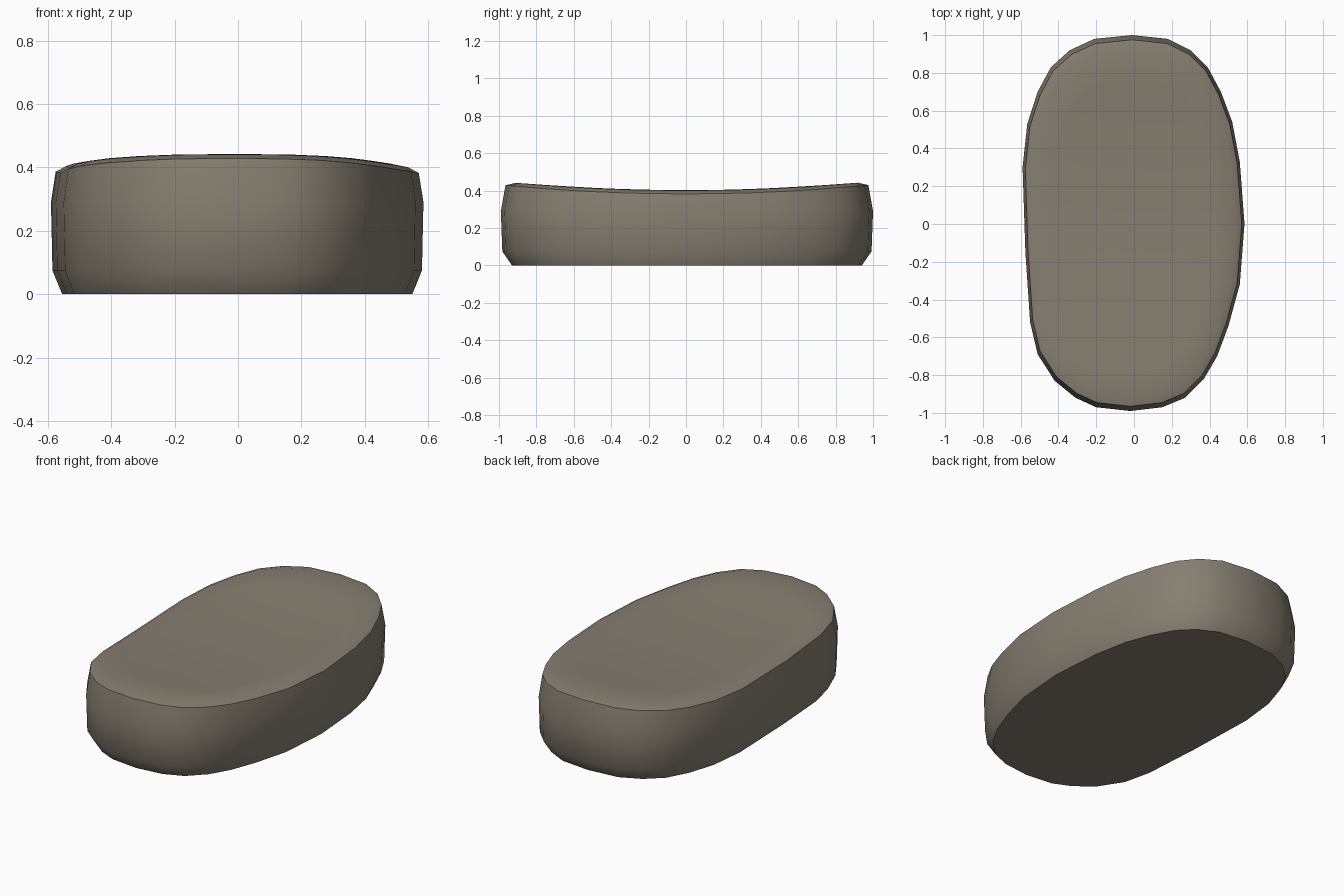
import bpy
import bmesh
import math

cube = bpy.data.objects.get("Cube")
if cube:
    bpy.data.objects.remove(cube)

# Stone colour
stone = bpy.data.materials.new("warm grey stone")
stone.use_nodes = True
colour = (0.24, 0.21, 0.165, 1)
stone.diffuse_color = colour
stone.node_tree.nodes["Principled BSDF"].inputs["Base Color"].default_value = colour

# Slightly uneven oval outline, clockwise from the back
outline = [(-.01, 1), (.18, .98), (.30, .92), (.39, .83), (.46, .70), (.52, .54),
           (.56, .33), (.585, 0), (.56, -.32), (.50, -.54), (.44, -.70), (.37, -.82),
           (.27, -.92), (.15, -.97), (-.02, -.99), (-.20, -.97), (-.31, -.92),
           (-.42, -.83), (-.51, -.69), (-.55, -.52), (-.575, -.15), (-.59, .30),
           (-.565, .53), (-.51, .70), (-.44, .83), (-.34, .92), (-.21, .98)]


def saddle(x, y, base):
    """Top height: raised towards both ends."""
    return base + 0.05 * y * y


bm = bmesh.new()


def ring(scale, height):
    points = [(x * scale, y * scale) for x, y in outline]
    return [bm.verts.new((x, y, height(x, y))) for x, y in points]


def bridge(lower, upper):
    for i in range(len(lower)):
        j = i - 1
        bm.faces.new((lower[i], lower[j], upper[j], upper[i]))


# Wall: tucked-in base, bulging sides, rim following the dished top
rings = [ring(s, lambda x, y, z=z: z) for s, z in ((.94, 0), (.992, .075), (1, .29))]
rings.append(ring(.975, lambda x, y: saddle(x, y, .382)))

# Top: rounded shoulder, then a shallow saddle to the centre
for scale, base in ((.92, .400), (.75, .402), (.5, .402), (.25, .402)):
    rings.append(ring(scale, lambda x, y, b=base: saddle(x, y, b)))
for lower, upper in zip(rings, rings[1:]):
    bridge(lower, upper)
centre = bm.verts.new((0, 0, .402))
for i, vert in enumerate(rings[-1]):
    bm.faces.new((vert, rings[-1][i - 1], centre))
bm.faces.new(rings[0])
bmesh.ops.recalc_face_normals(bm, faces=bm.faces)

# Smooth stone with crisp rim and base edges
for face in bm.faces:
    face.smooth = True
for border in (rings[0], rings[3]):
    for i, vert in enumerate(border):
        bm.edges.get((vert, border[i - 1])).smooth = False

mesh = bpy.data.meshes.new("flat_stone")
bm.to_mesh(mesh)
bm.free()
mesh.materials.append(stone)
bpy.context.collection.objects.link(bpy.data.objects.new("flat_stone", mesh))
